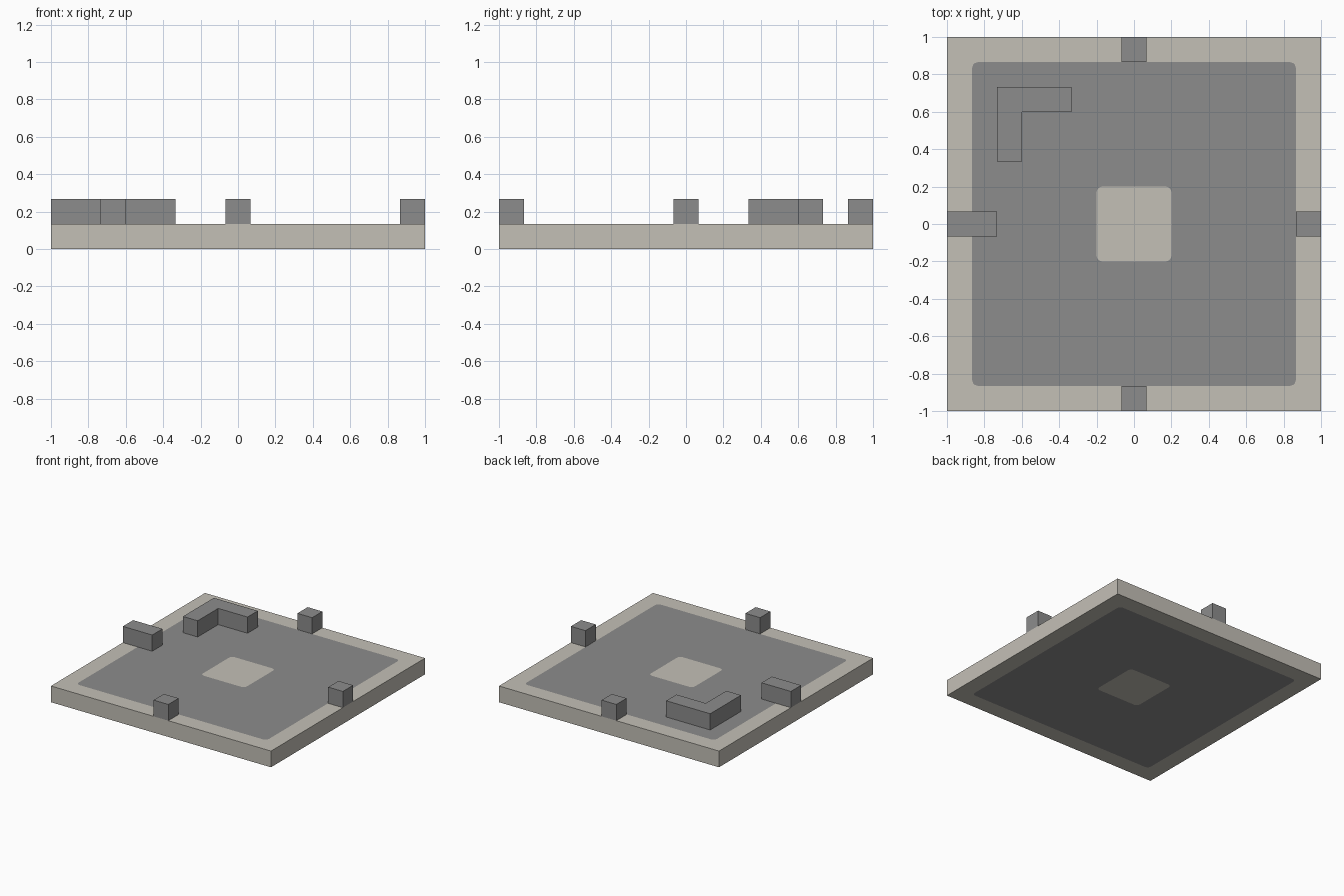
import bpy, bmesh, math

cube = bpy.data.objects.get("Cube")
if cube:
    bpy.data.objects.remove(cube, do_unlink=True)

U = 2 / 15          # module: the slab is 15 units wide and 1 thick


def material(name, rgb):
    mat = bpy.data.materials.new(name)
    mat.use_nodes = True
    color = (*rgb, 1)
    mat.diffuse_color = color
    mat.node_tree.nodes["Principled BSDF"].inputs["Base Color"].default_value = color
    return mat


light = material("warm light stone", (0.55, 0.525, 0.47))
dark = material("mid grey", (0.265, 0.265, 0.265))


def finish(bm, name, mats):
    bmesh.ops.recalc_face_normals(bm, faces=bm.faces[:])
    mesh = bpy.data.meshes.new(name)
    bm.to_mesh(mesh)
    bm.free()
    for mat in mats:
        mesh.materials.append(mat)
    obj = bpy.data.objects.new(name, mesh)
    bpy.context.collection.objects.link(obj)
    return obj


def ring(bm, half, radius, z, steps=4):
    """Square loop with rounded corners."""
    verts = []
    for corner in range(4):
        mid = math.pi / 4 + corner * math.pi / 2
        cx = math.copysign(half - radius, math.cos(mid))
        cy = math.copysign(half - radius, math.sin(mid))
        for i in range(steps):
            a = (corner + i / (steps - 1)) * math.pi / 2
            verts.append(bm.verts.new((cx + radius * math.cos(a),
                                       cy + radius * math.sin(a), z)))
    return verts


def prism(name, outline):
    """Extrude a flat outline (in modules) one module up from the slab top."""
    bm = bmesh.new()
    base = bm.faces.new([bm.verts.new((x * U, y * U, U)) for x, y in outline])
    top = bmesh.ops.extrude_face_region(bm, geom=[base], use_keep_orig=True)
    for v in top["geom"]:
        if isinstance(v, bmesh.types.BMVert):
            v.co.z += U
    return finish(bm, name, [dark])


def block(name, x0, x1, y0, y1):
    return prism(name, [(x0, y0), (x1, y0), (x1, y1), (x0, y1)])


# Base slab: nested loops form the light border, grey field and light centre
bm = bmesh.new()
loops = [(0.2, 0.03), (0.865, 0.03), (1.0, 0.0)]
rings = [ring(bm, h, r, 0) for h, r in loops]
rings += [ring(bm, h, r, U) for h, r in reversed(loops)]
bm.faces.new(rings[0])
bm.faces.new(rings[-1])
for k, (a, b) in enumerate(zip(rings, rings[1:])):
    for i in range(len(a)):
        j = (i + 1) % len(a)
        face = bm.faces.new((a[i], a[j], b[j], b[i]))
        face.material_index = 1 if k in (0, 4) else 0
bmesh.ops.remove_doubles(bm, verts=bm.verts[:], dist=0.0001)
finish(bm, "base_slab", [light, dark])

# Edge blocks
block("front_block", -0.5, 0.5, -7.5, -6.5)
block("back_block", -0.5, 0.5, 6.5, 7.5)
block("left_block", 6.5, 7.5, -0.5, 0.5)
block("right_long_block", -7.5, -5.5, -0.5, 0.5)

# L-shaped corner wall
prism("corner_wall", [(-5.5, 2.5), (-4.5, 2.5), (-4.5, 4.5),
                      (-2.5, 4.5), (-2.5, 5.5), (-5.5, 5.5)])
